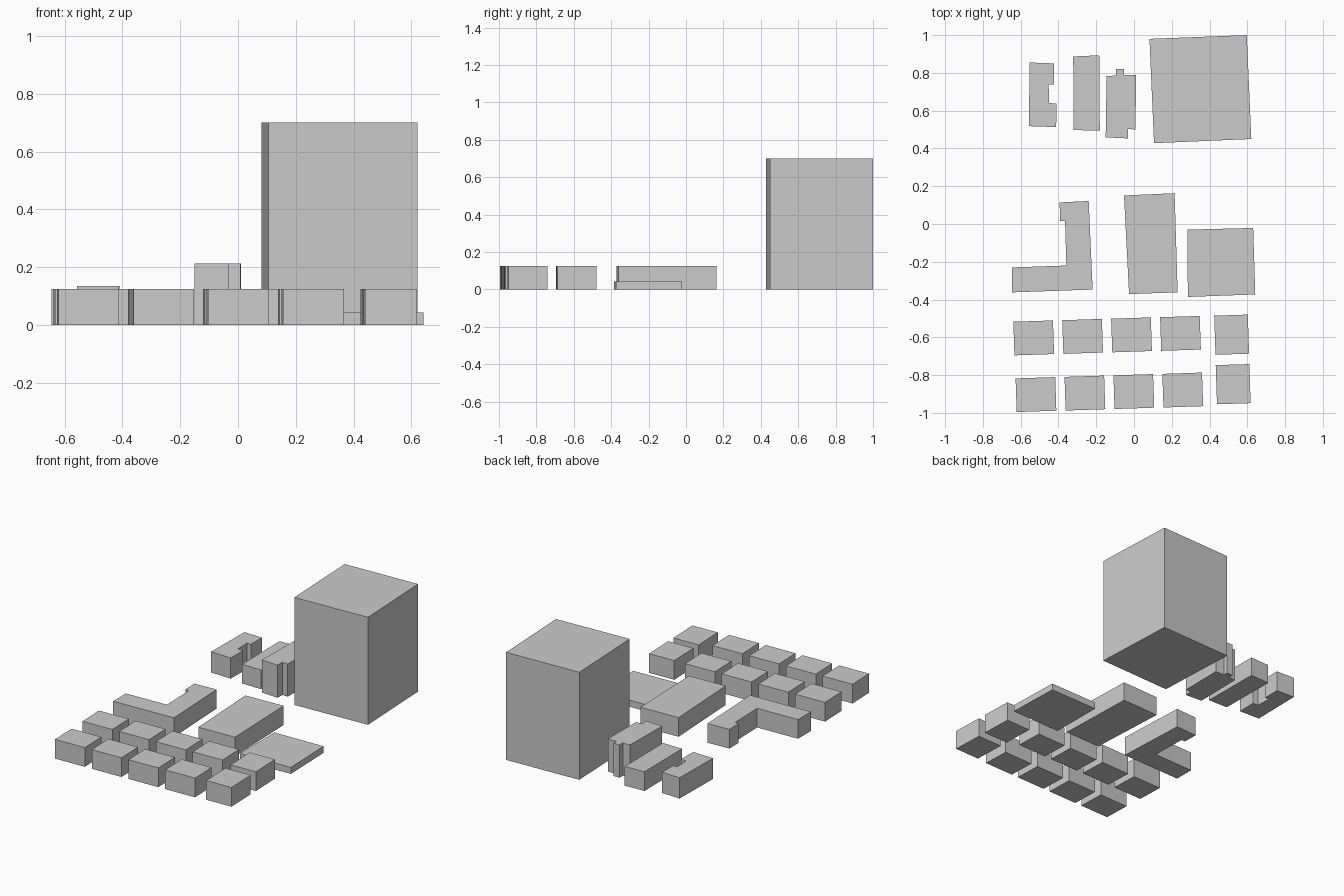
import bpy, bmesh, math

if "Cube" in bpy.data.objects:
    bpy.data.objects.remove(bpy.data.objects["Cube"])


def block(name, outline, height):
    """Extrude a footprint from the ground to a flat roof."""
    bm = bmesh.new()
    face = bm.faces.new([bm.verts.new((x, y, 0)) for x, y in outline])
    top = bmesh.ops.extrude_face_region(bm, geom=[face], use_keep_orig=True)["geom"]
    for v in top:
        if isinstance(v, bmesh.types.BMVert):
            v.co.z = height
    bmesh.ops.recalc_face_normals(bm, faces=bm.faces)
    mesh = bpy.data.meshes.new(name)
    bm.to_mesh(mesh)
    bm.free()
    obj = bpy.data.objects.new(name, mesh)
    bpy.context.collection.objects.link(obj)
    return obj


def house(name, cx, cy, w, d):
    """Small rectangular house, turned slightly with the street grid."""
    pts = [(-w / 2, -d / 2), (w / 2, -d / 2), (w / 2, d / 2), (-w / 2, d / 2)]
    obj = block(name, pts, LOW)
    obj.location = (cx, cy, 0)
    obj.rotation_euler.z = math.radians(1.9)


LOW = 0.125

# Tall tower
block("tower", [(0.082, 0.98), (0.597, 1.0), (0.621, 0.45), (0.106, 0.428)], 0.70)

# Back row of long buildings
block("notched_building", [(-0.552, 0.855), (-0.423, 0.85), (-0.423, 0.738),
                           (-0.452, 0.738), (-0.449, 0.64), (-0.41, 0.638),
                           (-0.412, 0.513), (-0.557, 0.518)], 0.135)
block("long_building", [(-0.322, 0.887), (-0.184, 0.893),
                        (-0.181, 0.495), (-0.319, 0.497)], LOW)
block("stepped_building", [(-0.145, 0.783), (-0.095, 0.786), (-0.095, 0.82),
                           (-0.052, 0.82), (-0.052, 0.79), (0.011, 0.788),
                           (0.008, 0.5), (-0.032, 0.503), (-0.032, 0.453),
                           (-0.15, 0.459)], 0.213)

# Middle row: corner block, hall and low pavilion
block("corner_building", [(-0.394, 0.114), (-0.24, 0.122), (-0.219, -0.347),
                          (-0.646, -0.362), (-0.646, -0.23), (-0.358, -0.22),
                          (-0.365, 0.016), (-0.391, 0.016)], LOW)
block("hall", [(-0.053, 0.151), (0.215, 0.163), (0.231, -0.362), (-0.026, -0.371)], LOW)
block("low_pavilion", [(0.283, -0.03), (0.631, -0.021),
                       (0.642, -0.373), (0.285, -0.386)], 0.043)

# Two rows of houses, each closed by a narrower end house
rows = [("rear", (-0.531, -0.603), (0.517, -0.586)),
        ("front", (-0.519, -0.903), (0.525, -0.848))]
for label, (x, y), end in rows:
    for i in range(4):
        house(f"{label}_house_{i + 1}", x + 0.259 * i, y + 0.008 * i, 0.21, 0.178)
    house(f"{label}_end_house", *end, 0.178, 0.207)
